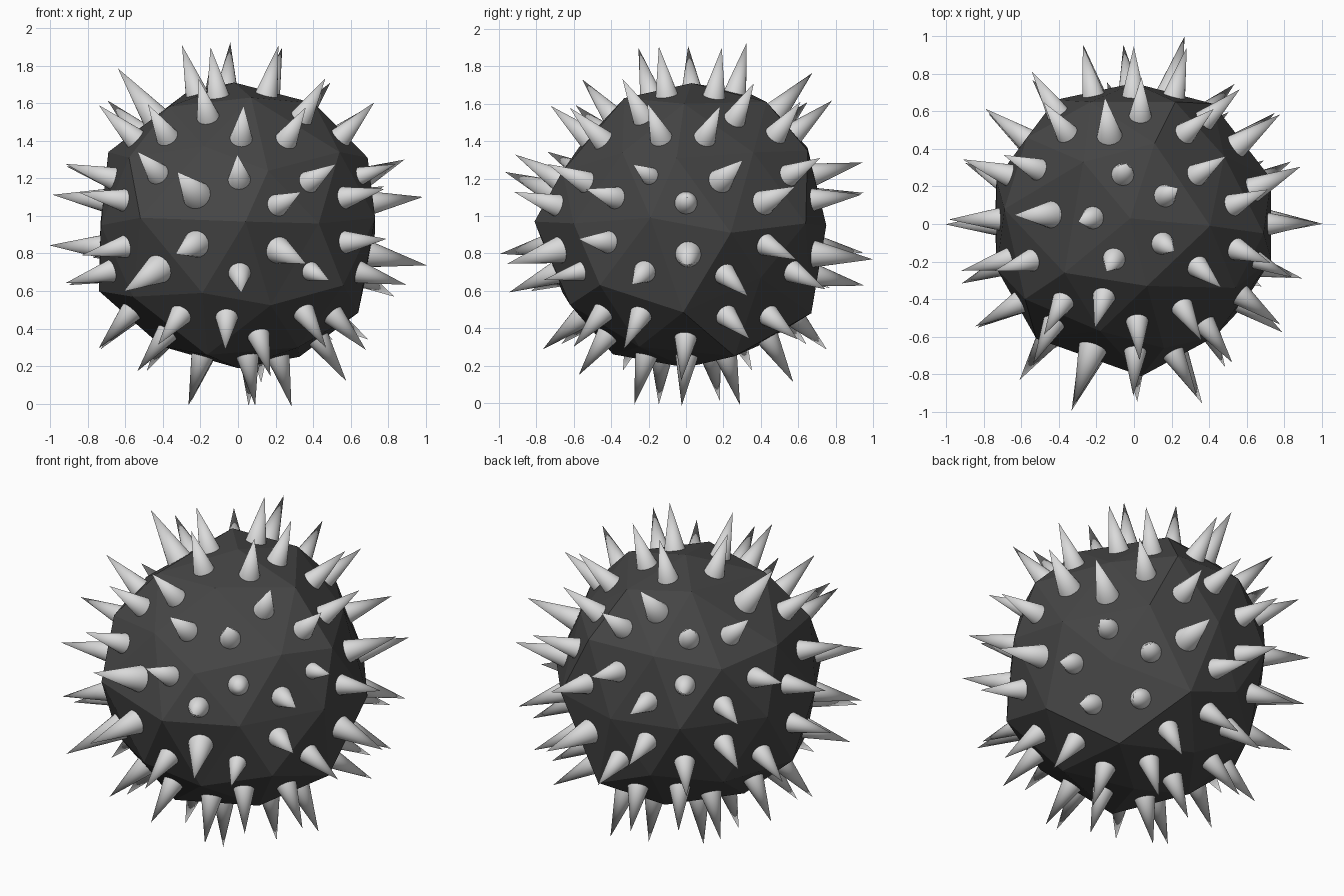
import bpy, bmesh
from mathutils import Vector, Matrix

if "Cube" in bpy.data.objects:
    bpy.data.objects.remove(bpy.data.objects["Cube"])

CENTRE = Vector((0, 0, 0.96))
RADIUS = 0.77
SPIKE_LEN, SPIKE_R, SINK, SIDES = 0.27, 0.06, 0.02, 20


def material(name, v):
    m = bpy.data.materials.new(name)
    m.diffuse_color = (v, v, v, 1)
    m.use_nodes = True
    m.node_tree.nodes["Principled BSDF"].inputs["Base Color"].default_value = m.diffuse_color
    return m


def finish(bm, name, mat):
    me = bpy.data.meshes.new(name)
    bm.to_mesh(me)
    me.materials.append(mat)
    ob = bpy.data.objects.new(name, me)
    bpy.context.collection.objects.link(ob)
    return ob


# Uneven corners of the rock: each one pulls its nearest icosphere corner
corners = [
    # crown
    (-.02, .03, 1.71), (.07, -.33, 1.63), (-.37, -.26, 1.58),
    (-.27, .33, 1.66), (.11, .43, 1.61), (.405, -.01, 1.60),
    # upper belt
    (.16, -.66, 1.24), (-.58, -.40, 1.31), (-.57, .46, 1.30),
    (.22, .65, 1.35), (.69, -.05, 1.31), (-.18, -.57, 1.37),
    (-.69, .08, 1.34), (-.23, .65, 1.365), (.48, .36, 1.34), (.54, -.34, 1.34),
    # equator
    (.04, -.81, .97), (.43, -.60, .96), (.73, -.19, .99), (.73, .24, .91),
    (.42, .64, .96), (0, .75, .95), (-.42, .66, .96), (-.73, -.24, .95),
    (-.52, -.61, .99),
    # lower belt
    (.56, -.46, .63), (-.19, -.66, .59), (-.74, 0, .60), (.50, .40, .67),
    (.175, -.62, .525), (-.56, -.40, .57), (.14, .67, .48), (.64, -.015, .485),
    # underside
    (.32, -.25, .30), (-.165, -.39, .26), (.327, .26, .25), (0, 0, .19),
]

# Spikes that are clearly longer or shorter: (rough seat, scale)
odd_spikes = [
    ((-.22, -.66, 1.11), 1.28), ((-.22, -.69, .85), 1.2),
    ((-.43, -.56, .72), 1.3), ((.39, -.56, .70), .85),
    ((.21, -.68, .82), 1.2), ((-.44, .05, 1.53), 1.2),
    ((.18, .69, .80), 1.2), ((.70, .01, .80), 1.15),
    ((.65, -.19, 1.21), .8), ((-.13, .47, 1.55), 1.12),
    ((.65, .18, 1.19), 1.12), ((.54, .41, 1.07), 1.12),
]

# Rock body: low-poly icosphere with displaced corners
body = bmesh.new()
bmesh.ops.create_icosphere(body, subdivisions=2, radius=RADIUS,
                           matrix=Matrix.Translation(CENTRE))
start = [(v, v.co.copy()) for v in body.verts]
for c in corners:
    p = Vector(c)
    v, _ = min(start, key=lambda s: (s[1] - p).length)
    v.co = p
body.normal_update()
seats = [(f.calc_center_median(), f.normal.copy()) for f in body.faces]
finish(body, "rock_body", material("dark grey", 0.06))

# Spikes: one cone on every facet, along its normal
scale = [1.0] * len(seats)
for near, s in odd_spikes:
    i = min(range(len(seats)), key=lambda k: (seats[k][0] - Vector(near)).length)
    scale[i] = s
spikes = bmesh.new()
for (pos, n), s in zip(seats, scale):
    length = SPIKE_LEN * s
    height = length + SINK
    turn = n.to_track_quat('Z', 'Y').to_matrix().to_4x4()
    mid = Matrix.Translation(pos + n * (height / 2 - SINK))
    bmesh.ops.create_cone(spikes, cap_ends=True, segments=SIDES,
                          radius1=SPIKE_R * s * height / length, radius2=0,
                          depth=height, matrix=mid @ turn)
bmesh.ops.remove_doubles(spikes, verts=spikes.verts, dist=0.0005)
for f in spikes.faces:
    f.smooth = True
ob = finish(spikes, "spikes", material("light grey", 0.7))
bpy.context.view_layer.objects.active = ob
ob.select_set(True)
bpy.ops.object.shade_smooth_by_angle()
